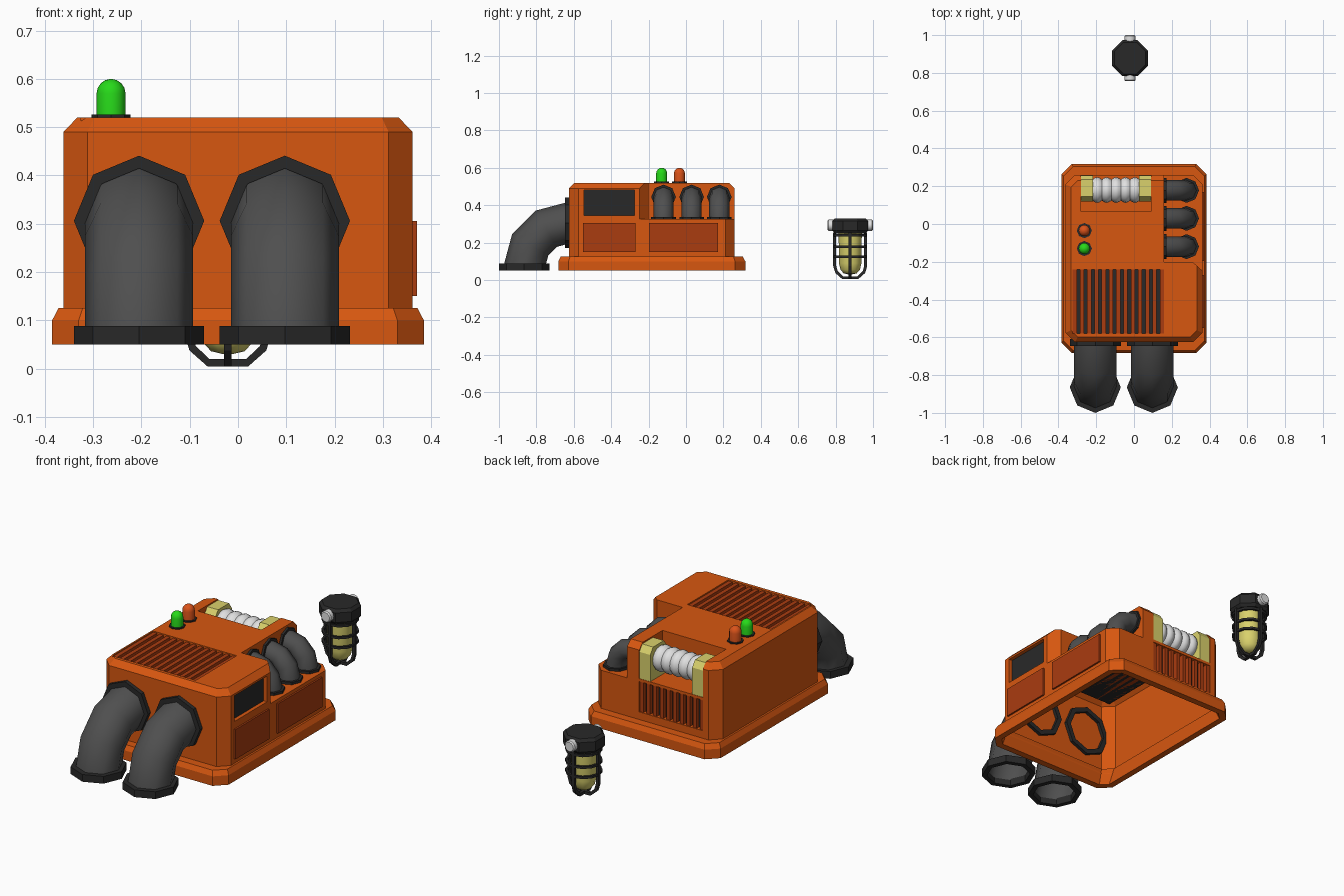
import bpy, bmesh, math
from mathutils import Vector, Matrix

if "Cube" in bpy.data.objects:
    bpy.data.objects.remove(bpy.data.objects["Cube"])


def material(name, rgb):
    m = bpy.data.materials.new(name)
    m.diffuse_color = (*rgb, 1)
    m.use_nodes = True
    m.node_tree.nodes["Principled BSDF"].inputs["Base Color"].default_value = m.diffuse_color
    return m


ORANGE = material("orange paint", (0.68, 0.095, 0.005))
RUST = material("dark orange", (0.40, 0.045, 0.005))
GREY = material("duct grey", (0.078, 0.078, 0.078))
BLACK = material("black rubber", (0.022, 0.022, 0.022))
YELLOW = material("pale yellow", (0.70, 0.64, 0.15))
WHITE = material("white", (0.75, 0.75, 0.75))
GREEN = material("green light", (0.02, 0.70, 0.01))
AMBER = material("amber light", (0.70, 0.085, 0.01))


def finish(name, bm, mat, smooth=None):
    bmesh.ops.recalc_face_normals(bm, faces=bm.faces)
    me = bpy.data.meshes.new(name)
    bm.to_mesh(me)
    bm.free()
    me.materials.append(mat)
    ob = bpy.data.objects.new(name, me)
    bpy.context.collection.objects.link(ob)
    if smooth:
        bpy.ops.object.select_all(action='DESELECT')
        ob.select_set(True)
        bpy.context.view_layer.objects.active = ob
        bpy.ops.object.shade_smooth_by_angle(angle=math.radians(smooth))
    return ob


def loft(name, rings, mat, caps=True, loop=False, smooth=None):
    """Skin a list of equal-length point rings."""
    bm = bmesh.new()
    vs = [[bm.verts.new(p) for p in r] for r in rings]
    n = len(vs[0])
    pairs = list(zip(vs, vs[1:])) + ([(vs[-1], vs[0])] if loop else [])
    for a, b in pairs:
        for i in range(n):
            j = (i + 1) % n
            bm.faces.new((a[i], a[j], b[j], b[i]))
    if caps and not loop:
        bm.faces.new(vs[0])
        bm.faces.new(vs[-1])
    return finish(name, bm, mat, smooth)


def box(name, x, y, z, mat):
    return loft(name, [[(x[0], y[0], h), (x[1], y[0], h), (x[1], y[1], h), (x[0], y[1], h)]
                       for h in z], mat)


def lathe(name, profile, loc, mat, axis='Z', segs=8, phase=0.0, loop=False, smooth=None):
    """Revolve (radius, height) pairs around an axis through loc."""
    rot = Vector((0, 0, 1)).rotation_difference(
        Vector({'X': (1, 0, 0), 'Y': (0, 1, 0), 'Z': (0, 0, 1)}[axis])).to_matrix()
    rings = []
    for r, h in profile:
        ang = [2 * math.pi * (i + phase) / segs for i in range(segs)]
        rings.append([Vector(loc) + rot @ Vector((r * math.cos(a), r * math.sin(a), h)) for a in ang])
    return loft(name, rings, mat, loop=loop, smooth=smooth)


def elbow(name, center, out, bend, r, flange, thick):
    """Quarter-turn duct with an eight-sided flange at both ends."""
    c, d, up = Vector(center), Vector(out), Vector((0, 0, 1))
    side = d.cross(up)
    rings = []
    for k in range(4):
        t = math.radians(30 * k)
        rad = d * math.sin(t) + up * math.cos(t)
        rings.append([c + rad * (bend + r * math.cos(i * math.pi / 4))
                      + side * (r * math.sin(i * math.pi / 4)) for i in range(8)])
    drop = Vector((0, 0, -thick / 2))
    rings.append([p + drop for p in rings[-1]])
    loft(name, rings, GREY, caps=False, smooth=60)
    ring = [(flange, -thick / 2), (flange, thick / 2), (r * 0.97, thick / 2), (r * 0.97, -thick / 2)]
    lathe(name + "_wall_flange", ring, c + up * bend, BLACK, 'X' if d.x else 'Y', loop=True)
    lathe(name + "_end_flange", ring, c + d * bend, BLACK, loop=True)


def outline(hx, hy, cut, z, cy=-0.183):
    """Rectangle with clipped corners."""
    q = [(hx, hy - cut), (hx - cut, hy), (cut - hx, hy), (-hx, hy - cut),
         (-hx, cut - hy), (cut - hx, -hy), (hx - cut, -hy), (hx, cut - hy)]
    return [(x, y + cy, z) for x, y in q]


# Base skirt, open underneath
loft("base_skirt", [outline(.352, .465, .035, .05), outline(.385, .5, .055, .05),
                    outline(.385, .5, .055, .10), outline(.372, .487, .05, .125),
                    outline(.352, .437, .045, .125)], ORANGE, loop=True)

# Main housing: clipped box with recesses cut in
body = loft("housing", [outline(.362, .443, .05, .10), outline(.362, .443, .05, .49),
                        outline(.333, .414, .035, .52)], ORANGE)
notch = [(.16, -.2), (.31, -.2), (.37, -.255), (.5, -.255), (.5, .5), (.16, .5)]
cutters = [
    loft("notch_cutter", [[(x, y, z) for x, y in notch] for z in (.325, .8)], ORANGE),
    box("winch_cutter", (-.28, .09), (.067, .5), (.34, .8), ORANGE),
    box("window_cutter", (.342, .5), (-.545, -.275), (.345, .48), ORANGE),
    box("top_grille_cutter", (-.325, .16), (-.58, -.24), (.49, .8), ORANGE),
    box("back_grille_cutter", (-.28, .09), (.235, .5), (.165, .325), ORANGE)]
for c in cutters:
    c.hide_render = True
    m = body.modifiers.new(c.name, 'BOOLEAN')
    m.operation, m.solver, m.object = 'DIFFERENCE', 'EXACT', c
dg = bpy.context.evaluated_depsgraph_get()
cut_mesh = bpy.data.meshes.new_from_object(body.evaluated_get(dg))
body.modifiers.clear()
body.data = cut_mesh
for c in cutters:
    bpy.data.objects.remove(c)
cut_mesh.materials.clear()
cut_mesh.materials.append(ORANGE)
cut_mesh.materials.append(BLACK)
bm = bmesh.new()
bm.from_mesh(cut_mesh)
for f in bm.faces:      # recess floors are black
    p, n = f.calc_center_median(), f.normal
    f.material_index = int((n.x > .9 and abs(p.x - .342) < .002)
                           or (n.z > .9 and abs(p.z - .49) < .002)
                           or (n.y > .9 and abs(p.y - .235) < .002))
bmesh.ops.delete(bm, geom=[f for f in bm.faces if f.calc_center_median().z < .101], context='FACES')
bm.to_mesh(cut_mesh)
bm.free()

# Grille slats, top and back
for i in range(13):
    x = -.325 + i * .485 / 12.6
    box(f"top_slat_{i}", (x, x + .022), (-.58, -.24), (.49, .514), RUST)
for i in range(10):
    x = -.28 + i * .37 / 9.55
    box(f"back_slat_{i}", (x, x + .02), (.235, .256), (.165, .325), RUST)

# Side access panels
for name, y in (("front_side_panel", (-.55, -.27)), ("rear_side_panel", (-.197, .17))):
    box(name, (.355, .371), y, (.15, .306), RUST)

# Large front ducts and small side ducts
for i, x in enumerate((-.205, .097)):
    elbow(f"front_duct_{i}", (x, -.628, .069), (0, -1, 0), .237, .112, .135, .038)
for i, y in enumerate((-.12, .03, .178)):
    elbow(f"side_duct_{i}", (.165, y, .331), (1, 0, 0), .113, .054, .066, .014)

# Winch: yellow end blocks and ribbed white drum
side = [(.12, .34), (.258, .34), (.258, .48), (.235, .513), (.145, .513), (.12, .48)]
for name, xs in (("winch_block_left", (-.28, -.217)), ("winch_block_right", (.027, .09))):
    loft(name, [[(x, y, z) for y, z in side] for x in xs], YELLOW)
ribs = []
for i in range(5):
    ribs += [(.056 + .012 * math.sin(math.pi * k / 4), -.22 + .05 * (i + k / 4)) for k in range(4)]
lathe("winch_cable", ribs + [(.056, .03)], (0, .18, .44), WHITE, 'X', 16, smooth=40)

# Status lights
for name, y, mat in (("amber_lamp", -.035, AMBER), ("green_lamp", -.13, GREEN)):
    lathe(name + "_base", [(.04, 0), (.04, .008)], (-.263, y, .518), BLACK)
    dome = [(.03 * math.cos(t), .052 + .03 * math.sin(t))
            for t in (math.radians(d) for d in (0, 22, 45, 67, 86))]
    lathe(name, [(.03, 0)] + dome, (-.263, y, .518), mat, segs=14, smooth=50)

# Separate caged lantern
L = (-.021, .878, 0)
lathe("lantern_cap", [(.09, .25), (.103, .265), (.103, .315), (.09, .33)], L, BLACK, phase=.5)
lathe("lantern_cross_pin", [(.024, -.122), (.03, -.116), (.03, .116), (.024, .122)],
      (L[0], L[1], .293), WHITE, 'Y', 12, smooth=35)
lathe("lantern_glass", [(.062, .252), (.06, .09), (.052, .055), (.035, .036), (.01, .03)],
      L, YELLOW, segs=12, smooth=50)
for i, z in enumerate((.24, .178, .125)):
    lathe(f"cage_ring_{i}", [(.078, z - .006), (.09, z - .006), (.09, z + .006), (.078, z + .006)],
          L, BLACK, segs=12, loop=True)
hoop = [(-.083, .255), (-.083, .075), (-.073, .042), (-.04, .012), (.04, .012),
        (.073, .042), (.083, .075), (.083, .255)]
for i in range(2):      # crossing U-shaped bars
    rot = Matrix.Rotation(i * math.pi / 2, 3, 'Z')
    rings = []
    for k, (u, z) in enumerate(hoop):
        a, b = hoop[max(k - 1, 0)], hoop[min(k + 1, 7)]
        t = Vector((b[0] - a[0], 0, b[1] - a[1])).normalized()
        nrm = Vector((-t.z, 0, t.x))
        rings.append([Vector(L) + rot @ (Vector((u, 0, z)) + nrm * s * .008 + Vector((0, w * .008, 0)))
                      for s, w in ((1, 1), (1, -1), (-1, -1), (-1, 1))])
    loft(f"cage_hoop_{i}", rings, BLACK)
